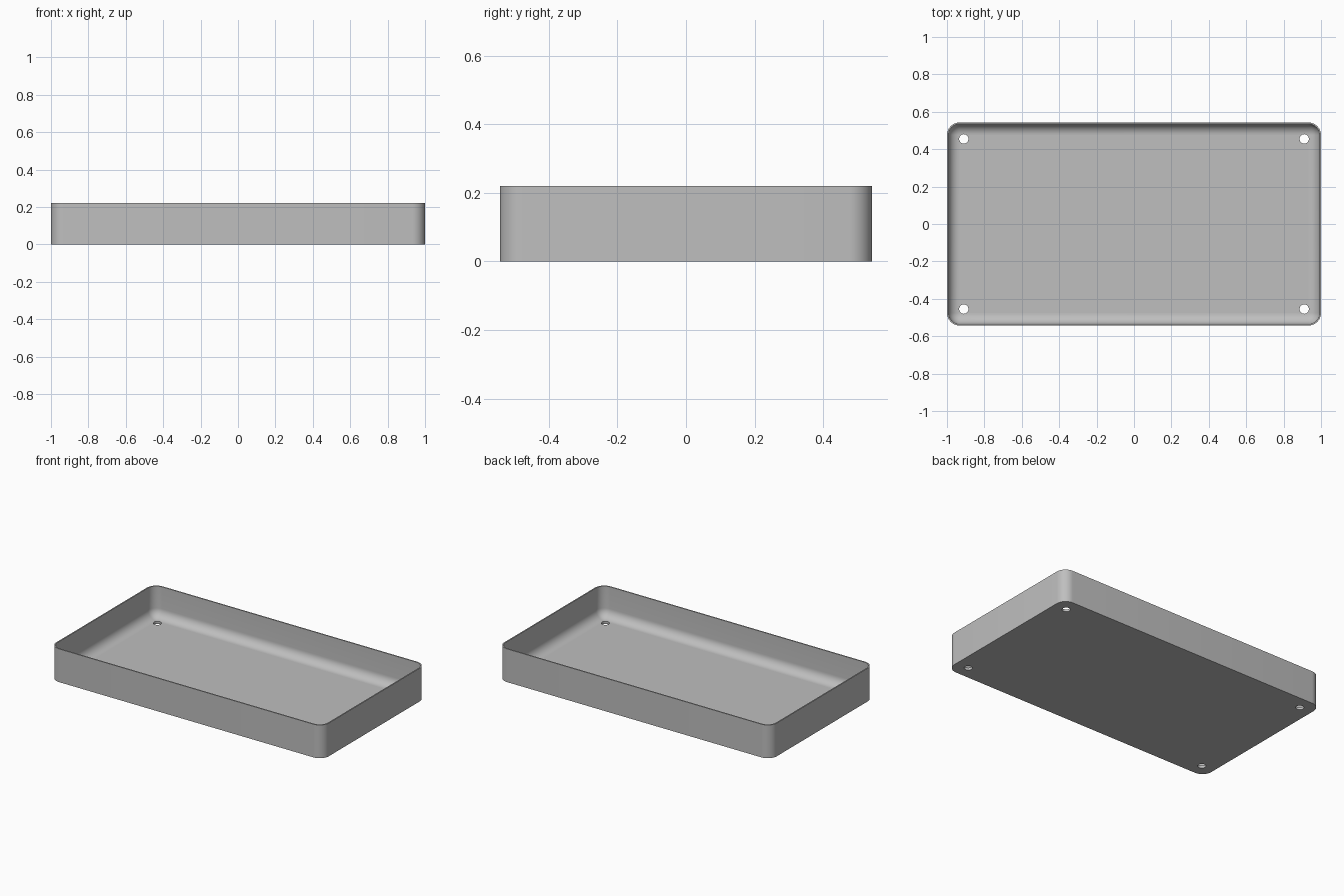
import bpy, bmesh
from math import sin, cos, pi

# Overall sizes
HALF_X, HALF_Y, HEIGHT = 1.0, 0.543, 0.22
CORNER, WALL, FLOOR, FILLET = 0.068, 0.008, 0.016, 0.059
STEPS = 10

cube = bpy.data.objects.get("Cube")
if cube:
    bpy.data.objects.remove(cube, do_unlink=True)

grey = bpy.data.materials.new("plain grey")
grey.use_nodes = True
colour = (0.52, 0.52, 0.52, 1)
grey.diffuse_color = colour
grey.node_tree.nodes["Principled BSDF"].inputs["Base Color"].default_value = colour


def ring(bm, inset, z):
    """Rounded rectangle, moved inwards by inset."""
    radius = CORNER - inset
    verts = []
    for quarter, (sx, sy) in enumerate([(1, 1), (-1, 1), (-1, -1), (1, -1)]):
        for i in range(STEPS + 1):
            a = (quarter + i / STEPS) * pi / 2
            verts.append(bm.verts.new((sx * (HALF_X - CORNER) + radius * cos(a),
                                       sy * (HALF_Y - CORNER) + radius * sin(a), z)))
    return verts


def make_object(name, bm):
    bmesh.ops.recalc_face_normals(bm, faces=bm.faces)
    mesh = bpy.data.meshes.new(name)
    bm.to_mesh(mesh)
    bm.free()
    mesh.materials.append(grey)
    obj = bpy.data.objects.new(name, mesh)
    bpy.context.collection.objects.link(obj)
    return obj


# Tray shell: outer wall, rim, inner wall, rounded edge down to the floor
profile = [(0, 0), (0, HEIGHT), (WALL, HEIGHT)]
for i in range(STEPS + 1):
    a = i / STEPS * pi / 2
    profile.append((WALL + FILLET * (1 - cos(a)), FLOOR + FILLET * (1 - sin(a))))
bm = bmesh.new()
rings = [ring(bm, inset, z) for inset, z in profile]
for low, high in zip(rings, rings[1:]):
    for i in range(len(low)):
        j = (i + 1) % len(low)
        bm.faces.new((low[i], low[j], high[j], high[i]))
bm.faces.new(rings[0])
bm.faces.new(rings[-1])
tray = make_object("tray", bm)

# Four screw holes near the corners
bm = bmesh.new()
for sx in (-1, 1):
    for sy in (-1, 1):
        hole = bmesh.ops.create_cone(bm, cap_ends=True, segments=32,
                                     radius1=0.025, radius2=0.025, depth=0.2)
        bmesh.ops.translate(bm, verts=hole["verts"], vec=(sx * 0.91, sy * 0.455, 0))
cutter = make_object("hole_cutter", bm)
cutter.hide_render = True

cut = tray.modifiers.new("screw holes", "BOOLEAN")
cut.operation = "DIFFERENCE"
cut.solver = "EXACT"
cut.object = cutter
bpy.ops.object.select_all(action="DESELECT")
bpy.context.view_layer.objects.active = tray
tray.select_set(True)
bpy.ops.object.modifier_apply(modifier=cut.name)
bpy.data.objects.remove(cutter, do_unlink=True)

# Smooth curves, sharp edges
bpy.ops.object.shade_smooth_by_angle()
